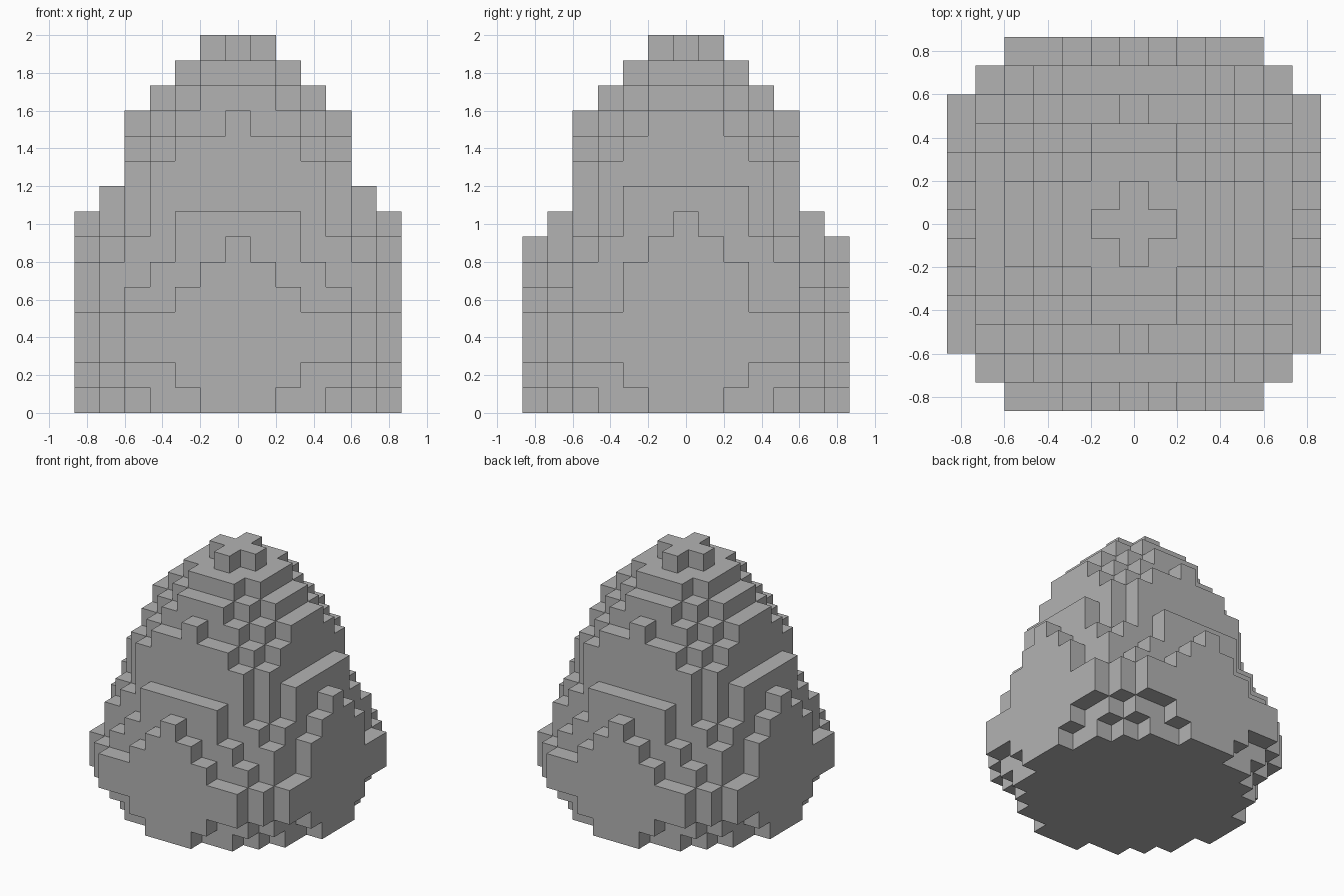
import bpy
import bmesh
from mathutils import Vector

cube = bpy.data.objects.get("Cube")
if cube:
    bpy.data.objects.remove(cube, do_unlink=True)

CELL = 2 / 15

# One string per layer, bottom to top: the reach in y of each column, from the centre outward in x
LAYERS = [
    "6655431", "6665542", "6666654", "6666654", "6665542",
    "6655442", "6554431", "5554320", "444432", "44443",
    "44432", "43321", "3321", "221", "10",
]


def filled(x, y, z):
    """True where the stepped egg occupies this grid cell."""
    if not 0 <= z < len(LAYERS):
        return False
    reach = LAYERS[z]
    return abs(x) < len(reach) and abs(y) <= int(reach[abs(x)])


def add_side(bm, cell, normal):
    """Add the square side of a cell that faces along normal."""
    n = Vector(normal)
    u = Vector((n.y, n.z, n.x))
    v = n.cross(u)
    middle = Vector(cell) + Vector((0, 0, 0.5)) + n / 2
    corners = [middle + (u * a + v * b) / 2
               for a, b in ((-1, -1), (1, -1), (1, 1), (-1, 1))]
    bm.faces.new([bm.verts.new(c * CELL) for c in corners])


# Outer skin of the egg
bm = bmesh.new()
sides = [(1, 0, 0), (-1, 0, 0), (0, 1, 0), (0, -1, 0), (0, 0, 1), (0, 0, -1)]
for z in range(len(LAYERS)):
    for x in range(-6, 7):
        for y in range(-6, 7):
            if not filled(x, y, z):
                continue
            for dx, dy, dz in sides:
                if not filled(x + dx, y + dy, z + dz):
                    add_side(bm, (x, y, z), (dx, dy, dz))
bmesh.ops.remove_doubles(bm, verts=bm.verts, dist=CELL / 100)

mesh = bpy.data.meshes.new("stepped_egg")
bm.to_mesh(mesh)
bm.free()
egg = bpy.data.objects.new("stepped_egg", mesh)
bpy.context.collection.objects.link(egg)

# Plain grey
grey = bpy.data.materials.new("grey")
grey.use_nodes = True
colour = (0.45, 0.45, 0.45, 1)
grey.diffuse_color = colour
grey.node_tree.nodes["Principled BSDF"].inputs["Base Color"].default_value = colour
mesh.materials.append(grey)
